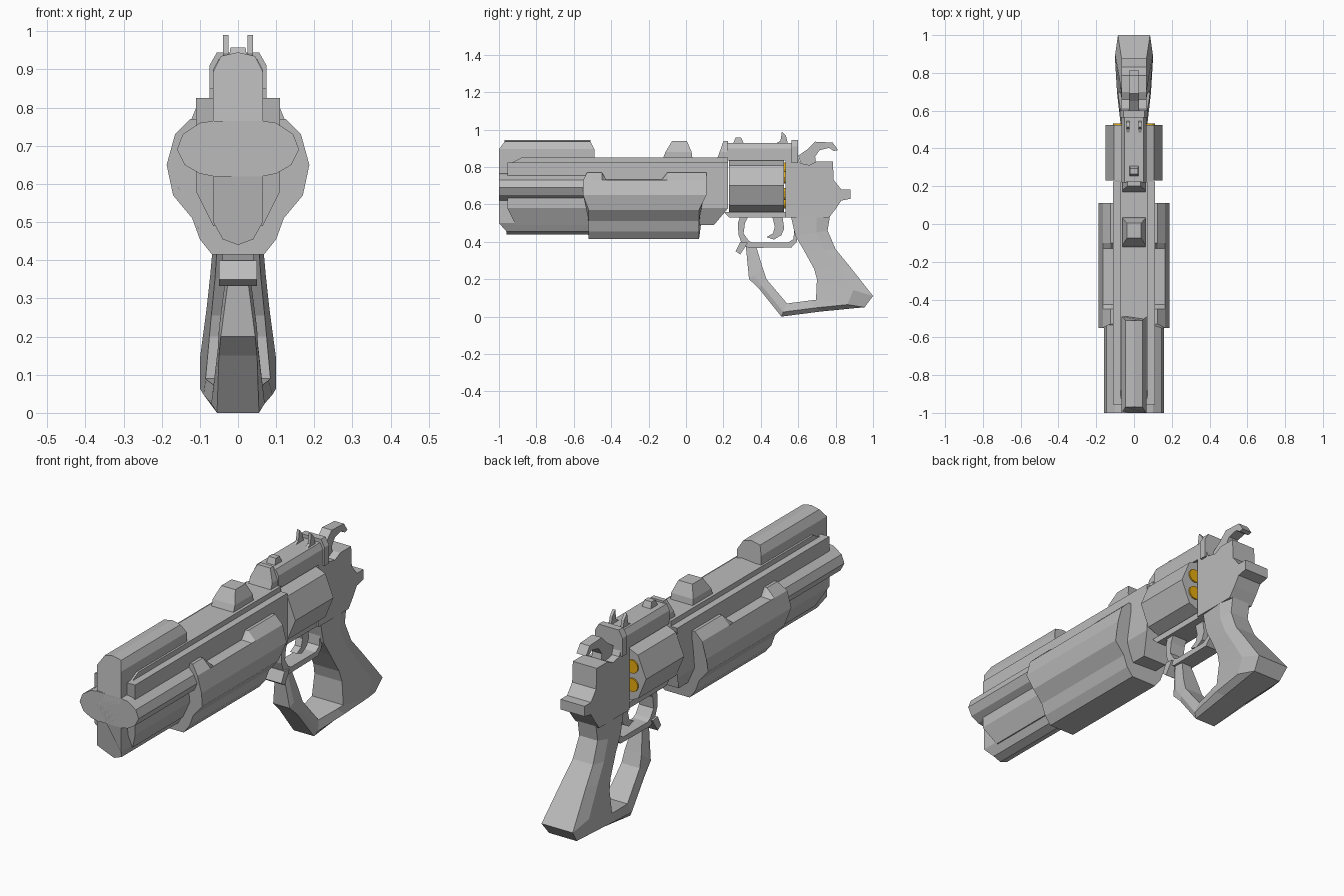
import bpy, bmesh, math


def material(name, rgb):
    m = bpy.data.materials.new(name)
    m.diffuse_color = (*rgb, 1)
    return m


GREY = material("gunmetal_grey", (0.5, 0.5, 0.5))
GOLD = material("brass", (0.8, 0.42, 0.005))


def loft(name, rings, mat=GREY):
    """Skin a list of equal-length rings and cap both ends."""
    bm = bmesh.new()
    vr = [[bm.verts.new(p) for p in r] for r in rings]
    n = len(rings[0])
    for a, b in zip(vr, vr[1:]):
        for i in range(n):
            j = (i + 1) % n
            bm.faces.new((a[i], a[j], b[j], b[i]))
    bm.faces.new(vr[0])
    bm.faces.new(vr[-1])
    bmesh.ops.remove_doubles(bm, verts=bm.verts, dist=1e-5)
    bmesh.ops.recalc_face_normals(bm, faces=bm.faces)
    me = bpy.data.meshes.new(name)
    bm.to_mesh(me)
    bm.free()
    ob = bpy.data.objects.new(name, me)
    ob.data.materials.append(mat)
    bpy.context.collection.objects.link(ob)
    return ob


def prism(name, pts, w, x=0):
    """Side profile (y, z) extruded across x."""
    return loft(name, [[(x + s * w, y, z) for y, z in pts] for s in (-1, 1)])


def mirrored(half):
    """Half section (x, z), top to bottom, completed on the other side."""
    return half + [(-x, z) for x, z in reversed(half) if x > 0]


def along_y(name, half, front, back):
    """Half section run along y; the ends may depend on z."""
    sec = mirrored(half)
    return loft(name, [[(x, f(z), z) for x, z in sec] for f in (front, back)])


def bump(name, levels):
    """Stack of rectangles: (z, y0, y1, half width)."""
    return loft(name, [[(-w, a, z), (w, a, z), (w, b, z), (-w, b, z)]
                       for z, a, b, w in levels])


def disc(name, x, z, r, y0, y1, n, mat=GREY):
    return loft(name, [[(x + r * math.cos(2 * math.pi * i / n), y,
                         z + r * math.sin(2 * math.pi * i / n)) for i in range(n)]
                       for y in (y0, y1)], mat)


# Barrel body and top slab
along_y("barrel_body", [(0.11, 0.825), (0.11, 0.58), (0.065, 0.49)],
        lambda z: -0.955 if z > 0.5 else -0.91,
        lambda z: 0.225 if z > 0.5 else 0.15)
along_y("top_slab", [(0.075, 0.85), (0.075, 0.81)],
        lambda z: -0.88 if z > 0.83 else -0.955, lambda z: 0.225)

# Muzzle: wide barrel, upper rail and lower tube
along_y("wide_barrel", [(0.065, 0.765), (0.10, 0.76), (0.145, 0.73), (0.16, 0.69),
                        (0.14, 0.65), (0.10, 0.627), (0.065, 0.62)],
        lambda z: -1, lambda z: -0.5)
along_y("upper_rail", [(0, 0.945), (0.045, 0.935), (0.065, 0.895), (0.065, 0.7)],
        lambda z: -0.97 if z > 0.93 else -1,
        lambda z: -0.51 if z > 0.93 else -0.49)
along_y("lower_tube", [(0.065, 0.7), (0.065, 0.5), (0.04, 0.455), (0, 0.44)],
        lambda z: -0.96 if z < 0.48 else -1, lambda z: -0.5)

# Fore-end shroud with a notched upper edge
HALF = [(0.125, 0.77), (0.165, 0.73), (0.187, 0.65), (0.17, 0.57),
        (0.12, 0.51), (0.10, 0.455), (0.068, 0.415)]
rings = []
for k, y in enumerate((-0.55, -0.45, -0.425, -0.13, -0.10, 0.11)):
    ring = []
    for x, z in mirrored(HALF):
        yy = y
        if k == 0:
            yy = -0.53 if z > 0.75 else (-0.52 if z < 0.6 else y)
        if k == 5 and z < 0.6:
            yy = 0.07
        ring.append((x, yy, 0.732 if k in (2, 3) and z > 0.75 else z))
    rings.append(ring)
loft("shroud", rings)

# Sight bumps on top
bump("middle_bump", [(0.84, -0.125, 0.035, 0.06), (0.88, -0.11, 0.03, 0.06),
                     (0.938, -0.075, 0.005, 0.038)])
bump("rear_bump", [(0.84, 0.165, 0.225, 0.06), (0.88, 0.18, 0.225, 0.06),
                   (0.938, 0.20, 0.225, 0.035)])
bump("latch_bump", [(0.92, 0.25, 0.31, 0.025), (0.957, 0.265, 0.295, 0.02)])

# Eight-sided cylinder with six cartridges
disc("cylinder", 0, 0.70, 0.151, 0.23, 0.525, 8)
for i in range(6):
    a = math.radians(30 + 60 * i)
    disc("cartridge", 0.09 * math.cos(a), 0.70 + 0.09 * math.sin(a),
         0.033, 0.50, 0.532, 12, GOLD)

# Frame around the cylinder
along_y("top_strap", [(0.05, 0.928), (0.065, 0.90), (0.065, 0.835)],
        lambda z: 0.22, lambda z: 0.57)
prism("bottom_strap", [(0.20, 0.56), (0.23, 0.53), (0.57, 0.53), (0.57, 0.56)], 0.055)
prism("rear_frame", [(0.533, 0.845), (0.60, 0.845), (0.61, 0.82), (0.66, 0.81),
                     (0.70, 0.83), (0.785, 0.83), (0.79, 0.73), (0.83, 0.68),
                     (0.88, 0.68), (0.88, 0.63), (0.83, 0.62), (0.80, 0.575),
                     (0.765, 0.53), (0.533, 0.53)], 0.065)
along_y("rear_sight_block", [(0.055, 0.945), (0.075, 0.91), (0.075, 0.82)],
        lambda z: 0.565, lambda z: 0.60)
for s in (-1, 1):
    prism("sight_prong", [(0.48, 0.925), (0.505, 0.94), (0.513, 0.99),
                          (0.535, 0.965), (0.545, 0.925)], 0.007, s * 0.032)

# Hammer
prism("hammer", [(0.60, 0.86), (0.65, 0.895), (0.69, 0.935), (0.785, 0.93),
                 (0.812, 0.89), (0.79, 0.885), (0.765, 0.902), (0.715, 0.89),
                 (0.69, 0.855), (0.70, 0.80), (0.62, 0.80)], 0.026)

# Trigger guard as a bent bar, trigger and small lever
GUARD = [((0.29, 0.54), (0.335, 0.54)), ((0.278, 0.50), (0.315, 0.50)),
         ((0.28, 0.44), (0.308, 0.445)), ((0.30, 0.385), (0.335, 0.405)),
         ((0.335, 0.367), (0.355, 0.395)), ((0.565, 0.37), (0.545, 0.395)),
         ((0.592, 0.40), (0.575, 0.415)), ((0.60, 0.54), (0.582, 0.54))]
loft("trigger_guard", [[(-0.04, *o), (0.04, *o), (0.04, *i), (-0.04, *i)]
                       for o, i in GUARD])
prism("trigger", [(0.46, 0.54), (0.475, 0.48), (0.465, 0.445), (0.43, 0.425),
                  (0.47, 0.412), (0.51, 0.435), (0.525, 0.47), (0.515, 0.54)], 0.018)
prism("release_lever", [(0.29, 0.40), (0.265, 0.35), (0.29, 0.332),
                        (0.315, 0.37), (0.33, 0.395)], 0.05)

# Grip sweeping into the open front loop: outer, inner, widths outer/mid/inner
GRIP = [((0.77, 0.54), (0.56, 0.54), 0.05, 0.065, 0.055),
        ((0.757, 0.46), (0.585, 0.43), 0.05, 0.065, 0.055),
        ((0.80, 0.36), (0.63, 0.355), 0.055, 0.073, 0.06),
        ((0.87, 0.275), (0.685, 0.255), 0.065, 0.083, 0.07),
        ((1.0, 0.11), (0.70, 0.20), 0.085, 0.10, 0.075),
        ((0.955, 0.05), (0.695, 0.09), 0.075, 0.10, 0.085),
        ((0.72, 0.027), (0.655, 0.085), 0.06, 0.09, 0.08),
        ((0.51, 0.0), (0.54, 0.07), 0.055, 0.07, 0.06),
        ((0.39, 0.15), (0.43, 0.20), 0.05, 0.053, 0.05),
        ((0.337, 0.20), (0.41, 0.26), 0.045, 0.05, 0.045),
        ((0.32, 0.375), (0.375, 0.375), 0.022, 0.03, 0.025)]
rings = []
for o, i, wo, wm, wi in GRIP:
    m = (o[0] * 0.65 + i[0] * 0.35, o[1] * 0.65 + i[1] * 0.35)
    rings.append([(-wo, *o), (wo, *o), (wm, *m), (wi, *i), (-wi, *i), (-wm, *m)])
loft("grip", rings)
